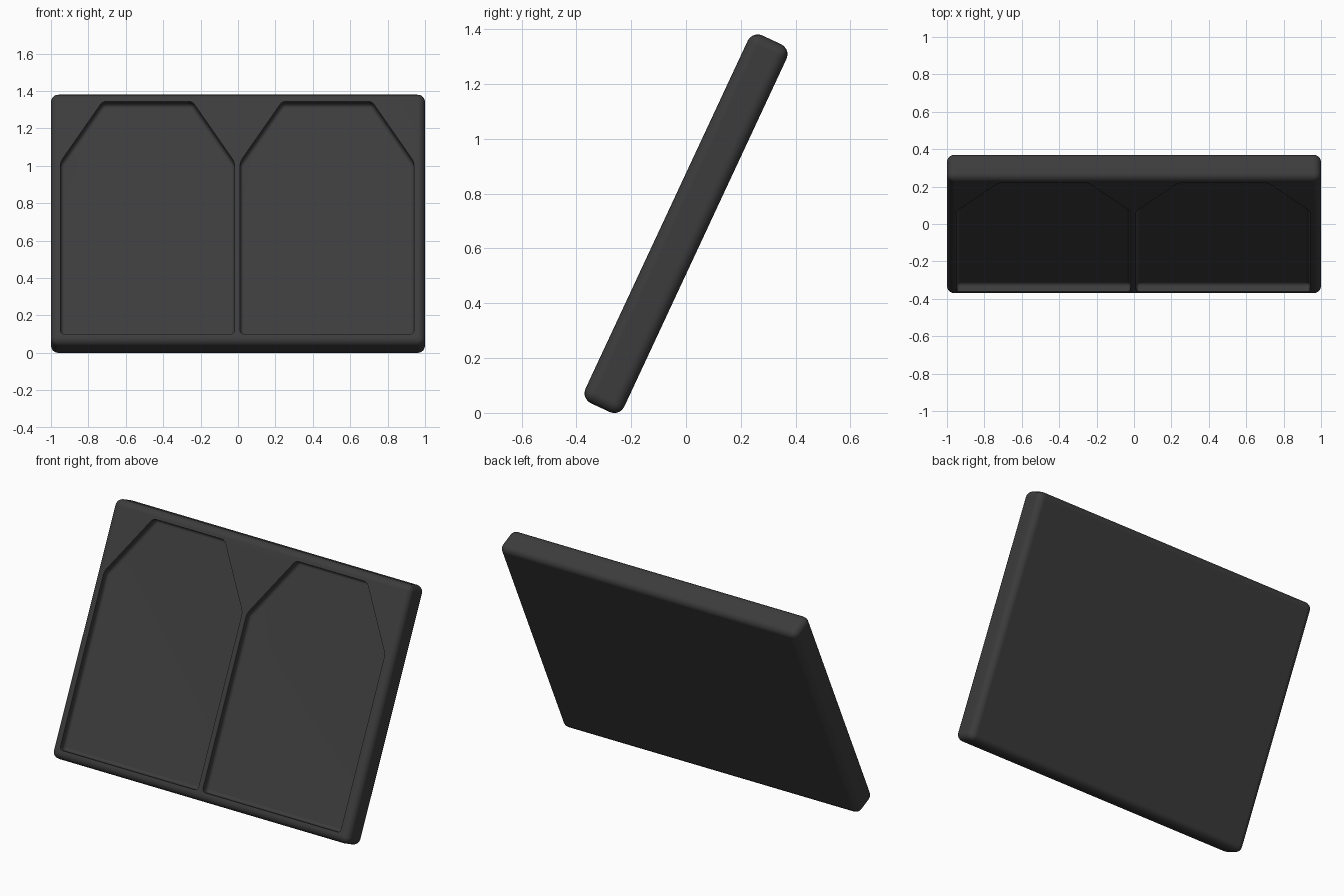
import bpy, bmesh, math
from mathutils import Matrix

cube = bpy.data.objects.get("Cube")
if cube:
    bpy.data.objects.remove(cube, do_unlink=True)

LENGTH, THICK, DEPTH = 1.48, 0.156, 0.047
FRONT = -THICK / 2
TILT = Matrix.Translation((0, 0, 0.69)) @ Matrix.Rotation(math.radians(-25), 4, 'X')

charcoal = bpy.data.materials.new("charcoal")
charcoal.use_nodes = True
charcoal.diffuse_color = (0.045, 0.045, 0.045, 1)
charcoal.node_tree.nodes["Principled BSDF"].inputs["Base Color"].default_value = (0.045, 0.045, 0.045, 1)


def add_object(name, bm):
    bmesh.ops.recalc_face_normals(bm, faces=bm.faces)
    mesh = bpy.data.meshes.new(name)
    bm.to_mesh(mesh)
    bm.free()
    mesh.materials.append(charcoal)
    obj = bpy.data.objects.new(name, mesh)
    bpy.context.collection.objects.link(obj)
    obj.matrix_world = TILT
    return obj


def pocket_cutter(name, centre):
    """Arched prism with a rounded floor, reaching out past the front face."""
    bm = bmesh.new()
    outline = [(-0.465, -0.687), (0.465, -0.687), (0.465, 0.33),
               (0.24, 0.686), (-0.24, 0.686), (-0.465, 0.33)]
    floor = bm.faces.new([bm.verts.new((centre + x, FRONT + DEPTH, z)) for x, z in outline])
    out = bmesh.ops.extrude_face_region(bm, geom=[floor], use_keep_orig=True)
    moved = [v for v in out["geom"] if isinstance(v, bmesh.types.BMVert)]
    bmesh.ops.translate(bm, verts=moved, vec=(0, -0.2, 0))
    # Round the upright corners and the floor edge, leaving the open end plain
    edges = [e for e in bm.edges if max(v.co.y for v in e.verts) > FRONT]
    bmesh.ops.bevel(bm, geom=edges, offset=0.02, segments=3, profile=0.5, affect='EDGES')
    obj = add_object(name, bm)
    obj.hide_render = True
    obj.hide_viewport = True
    obj.display_type = 'WIRE'
    return obj


# Rounded slab
bm = bmesh.new()
bmesh.ops.create_cube(bm, size=1)
bmesh.ops.scale(bm, vec=(2, THICK, LENGTH), verts=bm.verts)
bmesh.ops.bevel(bm, geom=bm.edges[:], offset=0.04, segments=5, profile=0.5, affect='EDGES')
panel = add_object("leaning_panel", bm)

# Two shallow pockets in the front
for side, centre in (("right", -0.484), ("left", 0.476)):
    cut = panel.modifiers.new(side + "_pocket", 'BOOLEAN')
    cut.operation = 'DIFFERENCE'
    cut.solver = 'EXACT'
    cut.object = pocket_cutter(side + "_pocket_cutter", centre)

# Bake the cuts, then remove the cutters
bpy.context.view_layer.update()
graph = bpy.context.evaluated_depsgraph_get()
panel.data = bpy.data.meshes.new_from_object(panel.evaluated_get(graph))
cutters = [m.object for m in panel.modifiers]
panel.modifiers.clear()
for cutter in cutters:
    bpy.data.objects.remove(cutter, do_unlink=True)

# Smooth the rounded edges, keep the broad faces flat
bpy.ops.object.select_all(action='DESELECT')
panel.select_set(True)
bpy.context.view_layer.objects.active = panel
bpy.ops.object.shade_smooth_by_angle(angle=math.radians(35))
weighted = panel.modifiers.new("even_shading", 'WEIGHTED_NORMAL')
weighted.keep_sharp = True
